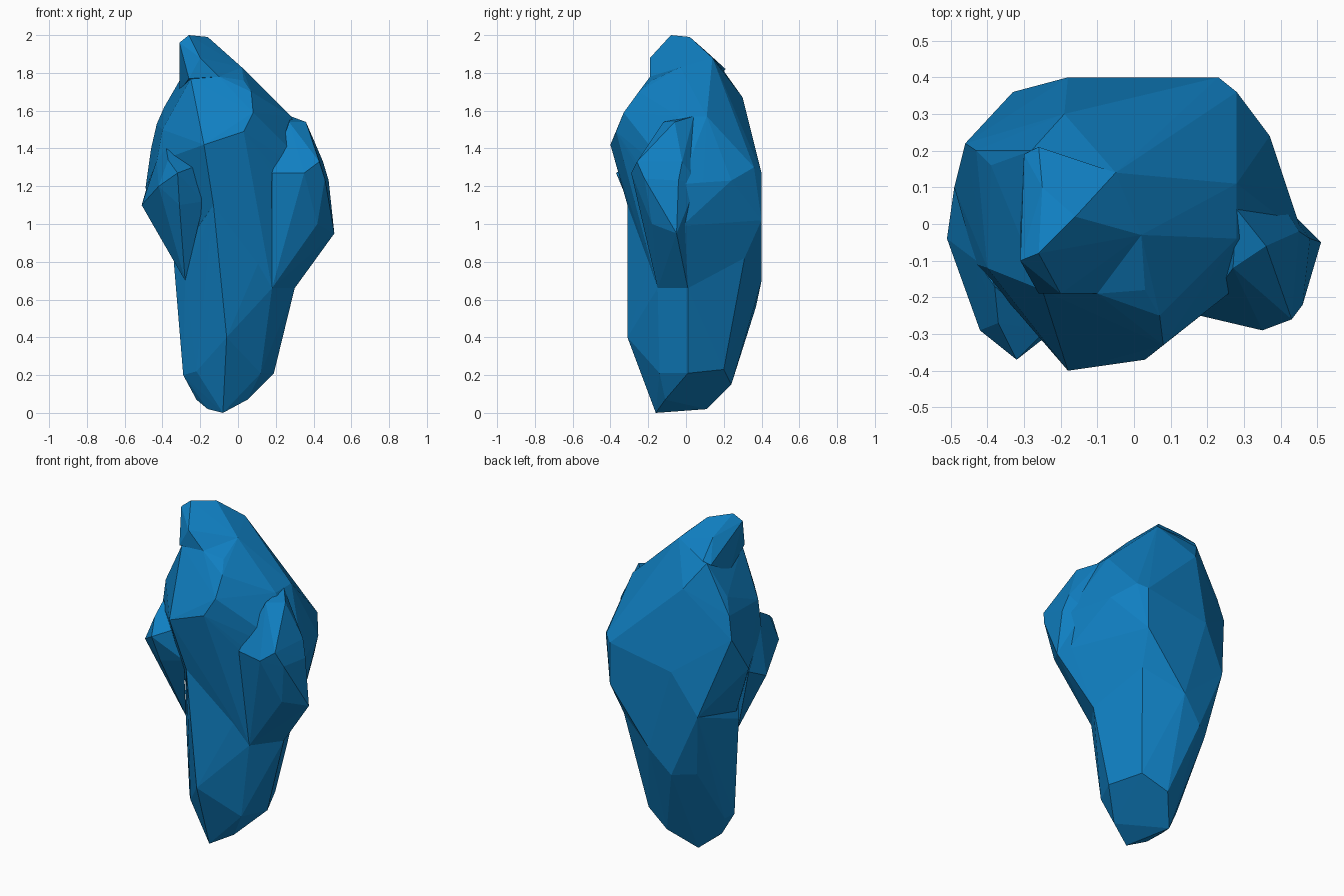
import bpy
import bmesh

default_cube = bpy.data.objects.get("Cube")
if default_cube:
    bpy.data.objects.remove(default_cube, do_unlink=True)

UNIT = 0.01  # corner positions are written in hundredths


def make_material(name, colour):
    material = bpy.data.materials.new(name)
    material.use_nodes = True
    material.diffuse_color = colour
    shader = next(n for n in material.node_tree.nodes if n.type == 'BSDF_PRINCIPLED')
    shader.inputs["Base Color"].default_value = colour
    shader.inputs["Roughness"].default_value = 0.8
    return material


def make_chunk(name, corners, material):
    """A faceted convex chunk of stone wrapped around a few corners."""
    mesh = bpy.data.meshes.new(name)
    bm = bmesh.new()
    for corner in corners:
        bm.verts.new([value * UNIT for value in corner])
    bmesh.ops.convex_hull(bm, input=bm.verts)
    loose = [v for v in bm.verts if not v.link_faces]
    bmesh.ops.delete(bm, geom=loose, context='VERTS')
    bmesh.ops.recalc_face_normals(bm, faces=bm.faces)
    bm.to_mesh(mesh)
    bm.free()
    mesh.materials.append(material)
    chunk = bpy.data.objects.new(name, mesh)
    bpy.context.collection.objects.link(chunk)
    return chunk


def fuse(target, piece):
    """Merge a piece into the target so only the outer skin remains."""
    modifier = target.modifiers.new("fuse_" + piece.name, 'BOOLEAN')
    modifier.operation = 'UNION'
    modifier.solver = 'EXACT'
    modifier.object = piece
    bpy.context.view_layer.objects.active = target
    bpy.ops.object.modifier_apply(modifier=modifier.name)
    bpy.data.objects.remove(piece, do_unlink=True)


blue_stone = make_material("blue stone", (0.005, 0.21, 0.53, 1.0))

# Broad upper body with the front bulge and the wide back
upper_body = [
    (-18, -40, 142), (3, -37, 149), (8, -33, 159), (7, -25, 170),
    (3, -18, 176), (-10, -19, 178), (-25, -18, 177), (15, -17, 161),
    (18, -24, 127), (-13, -31, 110), (-24, -29, 130), (-40, -12, 150),
    (-43, -11, 133), (-49, 10, 119), (-46, 22, 140), (-43, 20, 153),
    (-39, 16, 162), (-33, 36, 95), (-18, 40, 120), (-15, 32, 148),
    (-19, 30, 167), (-28, 20, 181), (-5, 14, 188), (2, -3, 183),
    (14, 22, 150), (23, 40, 127), (23, 40, 102), (28, 36, 130),
    (37, 24, 123), (42, 9, 122), (28, 11, 157), (28, -4, 157),
    (46, -3, 121), (45, -2, 99), (20, 31, 82), (-3, 40, 70),
    (30, 1, 66), (18, -15, 66), (-30, -4, 80),
]

# Tapering lower column, cut off by a slanted facet beneath
lower_column = [
    (-8, -16, 0), (-16, 11, 2), (-16, -8, 2), (-22, -3, 7),
    (5, -11, 7), (-29, -5, 20), (-28, 3, 20), (-22, -14, 22),
    (-7, -22, 22), (12, -14, 21), (19, 1, 21), (11, 20, 23),
    (-4, 24, 15), (-13, 29, 40), (-16, 37, 56), (-27, 28, 56),
    (-6, -31, 40), (-13, -31, 110), (14, -14, 50), (30, 1, 66),
    (18, -15, 66), (17, -15, 94), (-34, -2, 80), (-28, -10, 70),
    (-20, -18, 78), (-3, 40, 70), (20, 31, 82), (-33, 36, 95),
]

# Thin flank fin on the front corner
flank_fin = [
    (-42, -29, 120), (-32, -37, 127), (-37, -27, 134), (-38, -17, 140),
    (-24, -29, 130), (-51, -4, 110), (-49, 10, 117), (-43, -10, 134),
    (-31, -30, 110), (-33, -8, 82), (-18, -26, 112), (-28, -10, 70),
]

# Shoulder knob standing out on the other side
shoulder_knob = [
    (27, -12, 154), (36, -6, 154), (43, -26, 133), (35, -29, 127),
    (18, -25, 127), (46, -22, 124), (48, -4, 123), (45, -2, 133),
    (51, -5, 95), (42, -18, 100), (17, -15, 94), (30, 1, 66),
    (18, -15, 66), (28, 4, 157), (40, 6, 122),
]

# Small leaning peak, its foot sunk into the body
peak = [
    (-31, -10, 196), (-26, -8, 200), (-16, 2, 199), (-25, 10, 192),
    (-5, 14, 188), (2, -3, 183), (-10, -19, 178), (-20, -19, 188),
    (-26, -19, 177), (-30, 19, 180), (-26, 21, 182), (-31, 2, 170),
]

rock = make_chunk("rock", upper_body, blue_stone)
for part_name, part_corners in (
    ("lower_column", lower_column),
    ("flank_fin", flank_fin),
    ("shoulder_knob", shoulder_knob),
    ("peak", peak),
):
    fuse(rock, make_chunk(part_name, part_corners, blue_stone))

# Crisp flat facets
for polygon in rock.data.polygons:
    polygon.use_smooth = False
    polygon.material_index = 0
